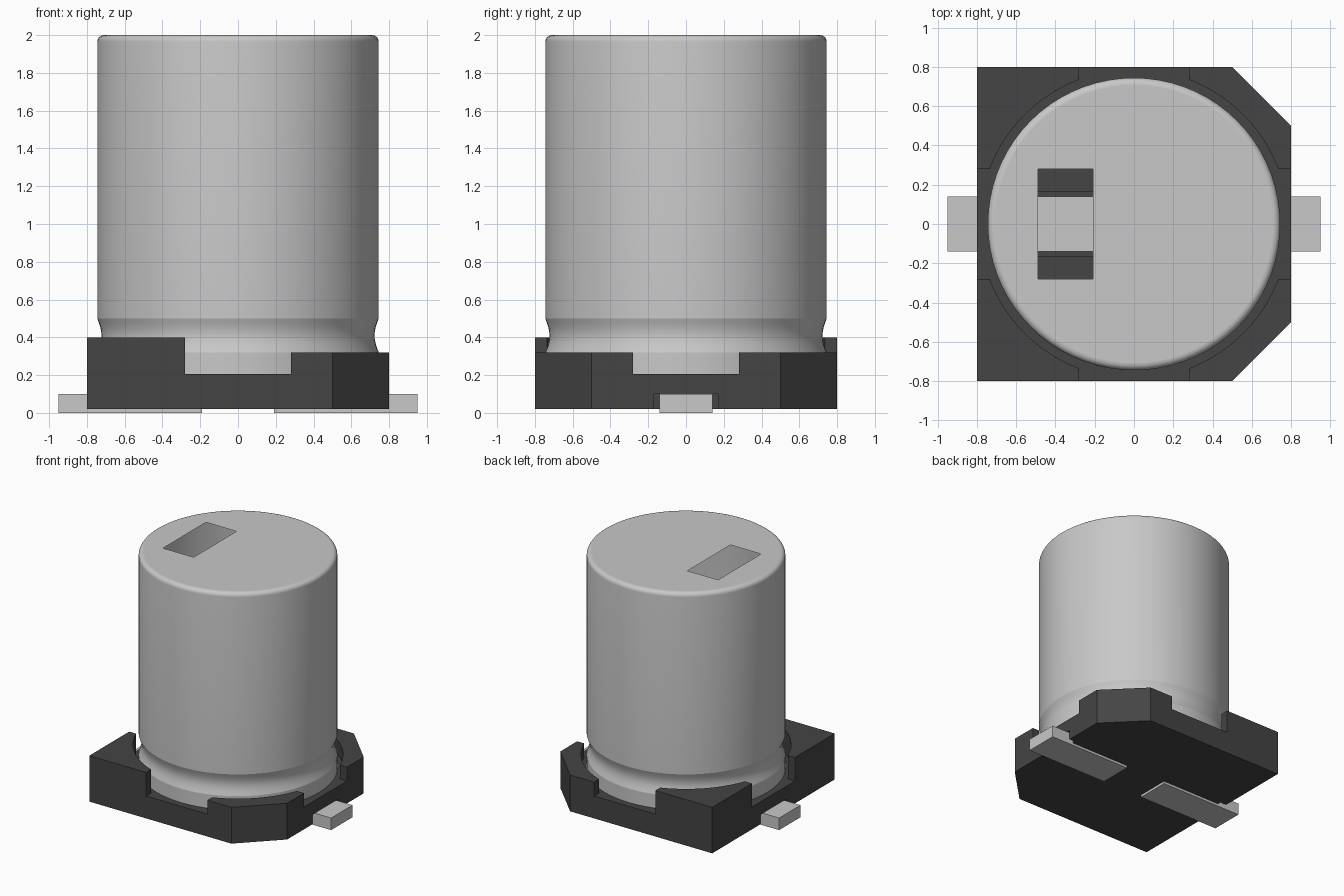
import bpy, bmesh, math

if "Cube" in bpy.data.objects:
    bpy.data.objects.remove(bpy.data.objects["Cube"], do_unlink=True)


def material(name, value):
    m = bpy.data.materials.new(name)
    m.use_nodes = True
    colour = (value, value, value, 1)
    m.diffuse_color = colour
    bsdf = next(n for n in m.node_tree.nodes if n.type == 'BSDF_PRINCIPLED')
    bsdf.inputs["Base Color"].default_value = colour
    return m


SILVER = material("silver aluminium", 0.58)
BLACK = material("black plastic", 0.058)


def finish(bm, name, mat, recalc=True):
    if recalc:
        bmesh.ops.recalc_face_normals(bm, faces=bm.faces)
    me = bpy.data.meshes.new(name)
    bm.to_mesh(me)
    bm.free()
    me.materials.append(mat)
    ob = bpy.data.objects.new(name, me)
    bpy.context.scene.collection.objects.link(ob)
    return ob


def prism(name, outline, z0, z1, mat):
    """Extrude a flat outline between two heights."""
    bm = bmesh.new()
    face = bm.faces.new([bm.verts.new((x, y, z0)) for x, y in outline])
    up = bmesh.ops.extrude_face_region(bm, geom=[face])["geom"]
    for v in up:
        if isinstance(v, bmesh.types.BMVert):
            v.co.z = z1
    return finish(bm, name, mat)


def rect(x0, x1, y0, y1):
    return [(x0, y0), (x1, y0), (x1, y1), (x0, y1)]


def cut(target, outline, z0, z1):
    """Boolean a box-like pocket out of a part and remove the cutter."""
    cutter = prism("cutter", outline, z0, z1, BLACK)
    cutter.hide_render = True
    mod = target.modifiers.new("pocket", 'BOOLEAN')
    mod.operation = 'DIFFERENCE'
    mod.solver = 'EXACT'
    mod.object = cutter
    bpy.context.view_layer.objects.active = target
    bpy.ops.object.modifier_apply(modifier=mod.name)
    bpy.data.objects.remove(cutter, do_unlink=True)


# Base plate: square with two clipped corners on the +x side
S, CLIP, GAP, BORE = 0.8, 0.5, 0.28, 0.787
plate = prism("base_plate", [(-S, -S), (CLIP, -S), (S, -CLIP), (S, CLIP), (CLIP, S), (-S, S)],
              0.02, 0.205, BLACK)
for s in (-1, 1):
    # End notch round each lead, then the open well above its inner part
    x0, x1 = sorted((s * 0.74, s * 0.9))
    cut(plate, rect(x0, x1, -0.17, 0.17), -0.1, 0.1)
    x0, x1 = sorted((s * 0.19, s * 0.6))
    cut(plate, rect(x0, x1, -0.165, 0.165), 0.04, 0.3)

# Corner posts: tall square ones at -x, lower clipped ones at +x
a0 = math.asin(GAP / BORE)
arc = [a0 + (math.pi / 2 - 2 * a0) * i / 12 for i in range(13)]
inner = [(BORE * math.cos(a), BORE * math.sin(a)) for a in arc]
for sx, top in ((-1, 0.4), (1, 0.32)):
    corner = [(S, S)] if sx < 0 else [(CLIP, S), (S, CLIP)]
    shape = inner + [(GAP, S)] + corner + [(S, GAP)]
    for sy, side in ((-1, "front"), (1, "back")):
        prism(f"{'tall' if sx < 0 else 'clipped'}_corner_{side}",
              [(sx * x, sy * y) for x, y in shape], 0.205, top, BLACK)

# Leads
for s, name in ((-1, "right_lead"), (1, "left_lead")):
    x0, x1 = sorted((s * 0.19, s * 0.95))
    prism(name, rect(x0, x1, -0.14, 0.14), 0.0, 0.1, SILVER)

# Can: lathed wall with a crimped neck and rounded top rim
R, N, FIL = 0.745, 72, 0.035
profile = [(R, 0.2), (R, 0.32)]
for i in range(1, 10):                      # crimp groove
    t = i / 10
    profile.append((R - 0.022 * math.sin(math.pi * t), 0.32 + 0.18 * t))
profile += [(R, 0.5), (R, 2 - FIL)]
for i in range(1, 7):                       # rim fillet
    a = math.pi / 2 * i / 6
    profile.append((R - FIL + FIL * math.cos(a), 2 - FIL + FIL * math.sin(a)))
bm = bmesh.new()
rings = [[bm.verts.new((r * math.cos(2 * math.pi * k / N), r * math.sin(2 * math.pi * k / N), z))
          for k in range(N)] for r, z in profile]
for lo, hi in zip(rings, rings[1:]):
    for k in range(N):
        n = (k + 1) % N
        bm.faces.new((lo[k], lo[n], hi[n], hi[k])).smooth = True
# Flat lid with a rectangular window
slot = [bm.verts.new((x, y, 2)) for x, y in rect(-0.49, -0.21, -0.28, 0.28)]
edges = [bm.edges.new((slot[i], slot[(i + 1) % 4])) for i in range(4)]
edges += [bm.edges.get((rings[-1][k], rings[-1][(k + 1) % N])) for k in range(N)]
lid = bmesh.ops.triangle_fill(bm, edges=edges, use_beauty=True, normal=(0, 0, 1))["geom"]
for f in lid:
    if isinstance(f, bmesh.types.BMFace):
        f.smooth = False
        f.normal_update()
        if f.normal.z < 0:
            f.normal_flip()
for e in bm.edges:                          # crisp edges at the crimp
    if all(abs(v.co.z - 0.32) < 1e-4 or abs(v.co.z - 0.5) < 1e-4 for v in e.verts):
        e.smooth = False
finish(bm, "can", SILVER, recalc=False)
